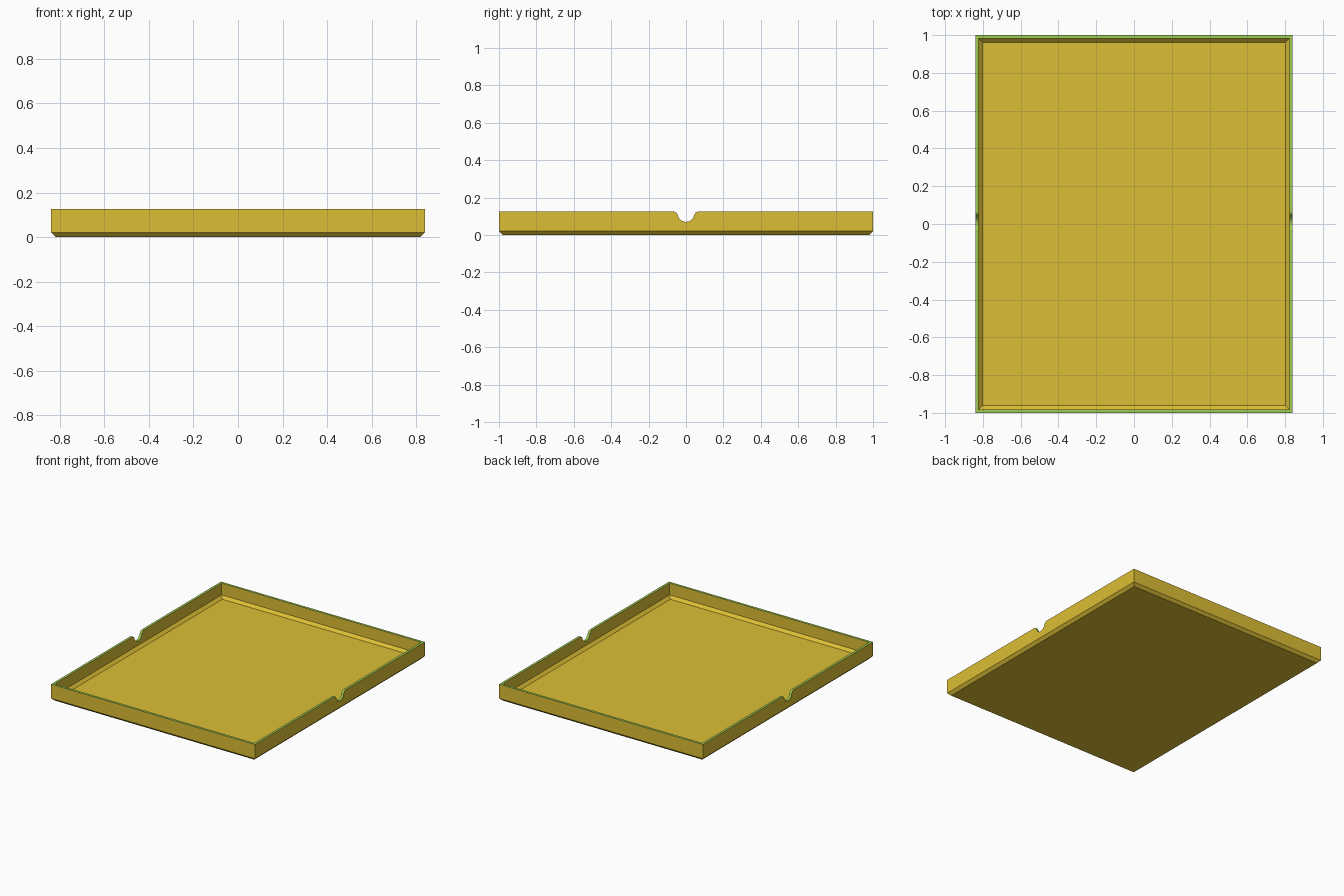
import bpy, bmesh, math

cube = bpy.data.objects.get("Cube")
if cube:
    bpy.data.objects.remove(cube, do_unlink=True)

HX, HY, TOP = 0.84, 1.0, 0.125    # half sizes and height
WALL, CHAMFER, FLOOR = 0.018, 0.02, 0.018


def material(name, color):
    m = bpy.data.materials.new(name)
    m.use_nodes = True
    m.diffuse_color = color
    m.node_tree.nodes["Principled BSDF"].inputs["Base Color"].default_value = color
    return m


gold = material("gold yellow", (0.72, 0.52, 0.035, 1))
green = material("rim green", (0.337, 0.597, 0.082, 1))


def make_object(name, bm):
    bmesh.ops.recalc_face_normals(bm, faces=bm.faces[:])
    mesh = bpy.data.meshes.new(name)
    bm.to_mesh(mesh)
    bm.free()
    mesh.materials.append(gold)
    mesh.materials.append(green)
    obj = bpy.data.objects.new(name, mesh)
    bpy.context.collection.objects.link(obj)
    return obj


# Tray shell: rectangular rings, from the underside over the rim to the floor
bm = bmesh.new()
rings = []
for inset, z in [(CHAMFER, 0), (0, CHAMFER), (0, TOP), (WALL, TOP),
                 (WALL, FLOOR + CHAMFER), (WALL + CHAMFER, FLOOR)]:
    x, y = HX - inset, HY - inset
    rings.append([bm.verts.new((sx * x, sy * y, z))
                  for sx, sy in ((-1, -1), (1, -1), (1, 1), (-1, 1))])
for k, (a, b) in enumerate(zip(rings, rings[1:])):
    for i in range(4):
        j = (i + 1) % 4
        face = bm.faces.new((a[i], a[j], b[j], b[i]))
        face.material_index = 1 if k == 2 else 0      # flat rim
bm.faces.new(rings[0])
bm.faces.new(rings[-1])
tray = make_object("tray", bm)

# Finger notch cutter: round bottom with flared shoulders, across both side walls
half = []
RADIUS, CENTRE = 0.044, 0.114
for i in range(9):
    t = math.radians(10 * i)
    half.append((RADIUS * math.sin(t), CENTRE - RADIUS * math.cos(t)))
half += [(0.052, 0.119), (0.062, TOP), (0.062, TOP + 0.05)]
outline = half + [(-y, z) for y, z in reversed(half[1:])]
bm = bmesh.new()
ends = [[bm.verts.new((x, y, z)) for y, z in outline] for x in (-1, 1)]
for i in range(len(outline)):
    j = (i + 1) % len(outline)
    bm.faces.new((ends[0][i], ends[0][j], ends[1][j], ends[1][i]))
for end in ends:
    bm.faces.new(end)
for face in bm.faces:
    face.material_index = 1
cutter = make_object("notch_cutter", bm)
cutter.hide_render = True

cut = tray.modifiers.new("finger notches", 'BOOLEAN')
cut.operation = 'DIFFERENCE'
cut.solver = 'EXACT'
cut.object = cutter
bpy.context.view_layer.objects.active = tray
bpy.ops.object.modifier_apply(modifier=cut.name)
bpy.data.objects.remove(cutter, do_unlink=True)
